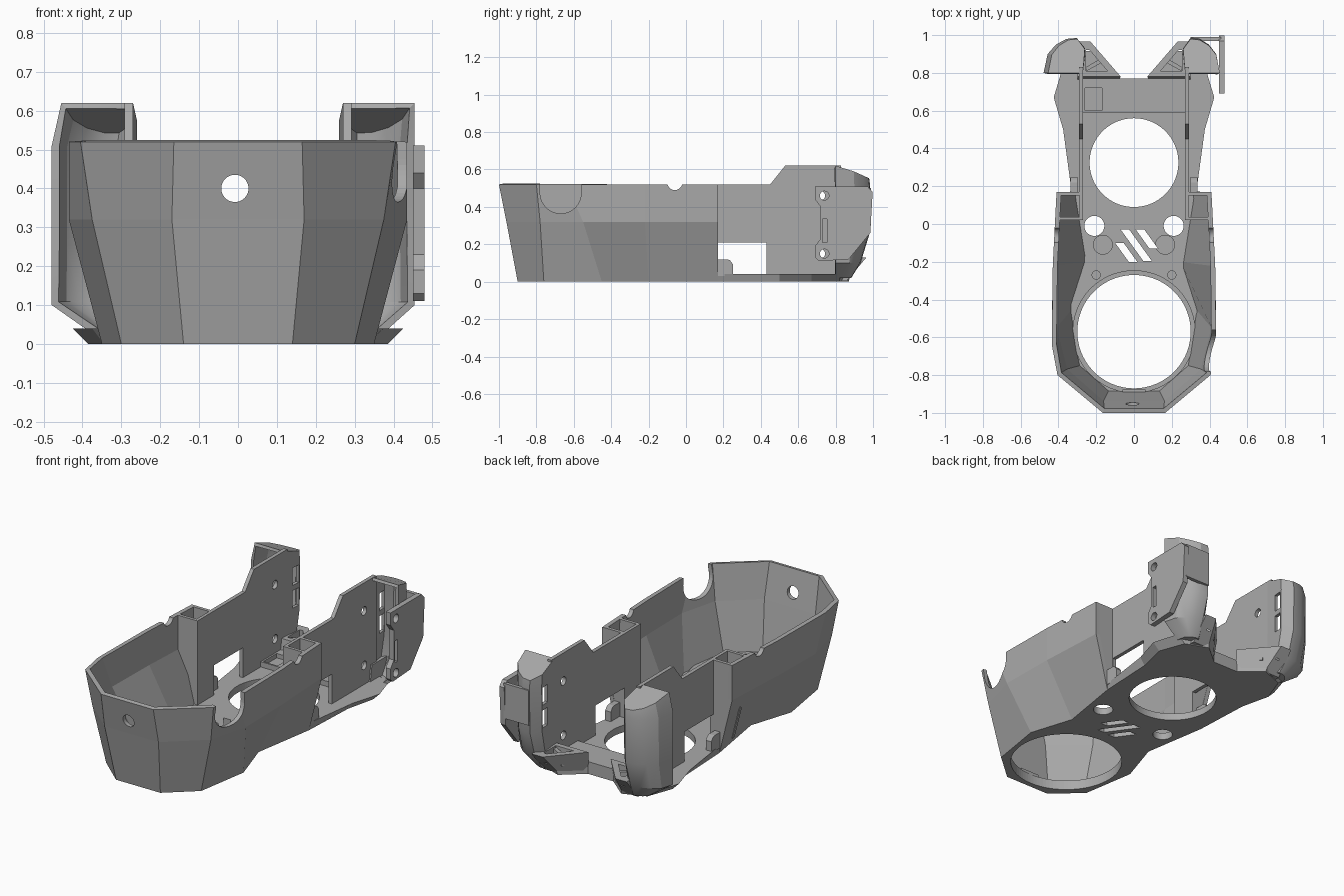
import bpy, bmesh, math
from mathutils import Vector

if bpy.data.objects.get("Cube"):
    bpy.data.objects.remove(bpy.data.objects["Cube"])

grey = bpy.data.materials.new("plain_grey")
grey.use_nodes = True
grey.diffuse_color = (0.4, 0.4, 0.4, 1)
grey.node_tree.nodes["Principled BSDF"].inputs["Base Color"].default_value = (0.4, 0.4, 0.4, 1)


def finish(name, bm):
    bmesh.ops.recalc_face_normals(bm, faces=bm.faces)
    mesh = bpy.data.meshes.new(name)
    bm.to_mesh(mesh)
    bm.free()
    mesh.materials.append(grey)
    ob = bpy.data.objects.new(name, mesh)
    bpy.context.collection.objects.link(ob)
    return ob


def loft(name, rings, closed=True, bottom=True, top=True):
    """Skin a stack of equal-length point rings."""
    bm = bmesh.new()
    rows = [[bm.verts.new(p) for p in ring] for ring in rings]
    n = len(rows[0])
    for a, b in zip(rows, rows[1:]):
        for i in range(n if closed else n - 1):
            j = (i + 1) % n
            bm.faces.new((a[i], a[j], b[j], b[i]))
    if bottom:
        bm.faces.new(rows[0][::-1])
    if top:
        bm.faces.new(rows[-1])
    return finish(name, bm)


def prism(name, pts, axis, lo, hi):
    """Extrude a 2D outline along x, y or z."""
    place = {"x": lambda p, t: (t, p[0], p[1]),
             "y": lambda p, t: (p[0], t, p[1]),
             "z": lambda p, t: (p[0], p[1], t)}[axis]
    return loft(name, [[place(p, t) for p in pts] for t in (lo, hi)])


def box(name, x0, x1, y0, y1, z0, z1):
    return prism(name, [(x0, y0), (x1, y0), (x1, y1), (x0, y1)], "z", z0, z1)


def disc(name, u, v, r, axis, lo, hi, n=48):
    ring = [(u + r * math.cos(math.tau * i / n), v + r * math.sin(math.tau * i / n)) for i in range(n)]
    return prism(name, ring, axis, lo, hi)


def bake(ob):
    graph = bpy.context.evaluated_depsgraph_get()
    mesh = bpy.data.meshes.new_from_object(ob.evaluated_get(graph))
    ob.modifiers.clear()
    ob.data = mesh


def thicken(ob, t):
    m = ob.modifiers.new("wall", "SOLIDIFY")
    m.thickness, m.offset = t, -1
    bake(ob)


def cut(ob, cutters):
    for c in cutters:
        c.hide_render = True
        m = ob.modifiers.new("cut", "BOOLEAN")
        m.operation, m.object, m.solver = "DIFFERENCE", c, "EXACT"
    bake(ob)
    for c in cutters:
        bpy.data.objects.remove(c)


def both(half):
    """Complete a half outline across x = 0."""
    return half + [(-x, y) for x, y in reversed(half)]


def at(pts, z):
    return [(x, y, z) for x, y in pts]


# Faceted front hull, open at the rear; outlines run from rear to front to rear
low = [(0.33, 0.17), (0.27, -0.2), (0.35, -0.45), (0.3, -0.76), (0.14, -0.9)]
mid = [(0.41, 0.17), (0.43, -0.22), (0.435, -0.55), (0.375, -0.78), (0.17, -0.96)]
rim = [(0.41, 0.17), (0.43, -0.22), (0.435, -0.64), (0.405, -0.8), (0.165, -1.0)]
hull = loft("front_hull", [at(both(low), 0), at(both(mid), 0.32), at(both(rim), 0.52)],
            closed=False, bottom=False, top=False)
thicken(hull, 0.025)
cut(hull, [disc("c", -0.67, 0.475, 0.11, "x", 0.2, 0.6),
           box("c", 0.2, 0.6, -0.78, -0.56, 0.475, 0.6),
           disc("c", -0.06, 0.53, 0.04, "x", -0.6, 0.6),
           disc("c", -0.008, 0.4, 0.035, "y", -1.2, -0.8)])

# Floor plate with flared rear edge and its openings
front = low[::-1]
rear = [(0.345, 0.5), (0.385, 0.67), (0.33, 0.82), (0.2, 0.87), (0.08, 0.77)]
flared = [(0.375, 0.5), (0.425, 0.67), (0.38, 0.82), (0.21, 0.88), (0.08, 0.77)]
floor = loft("floor_plate", [at(both(front + rear), 0), at(both(front + flared), 0.04)])
holes = [disc("c", 0, -0.57, 0.3, "z", -0.1, 0.2, 96), disc("c", 0, 0.325, 0.235, "z", -0.1, 0.2, 96)]
for s in (-1, 1):
    holes += [disc("c", s * 0.21, -0.01, 0.053, "z", -0.1, 0.2),
              disc("c", s * 0.165, -0.11, 0.05, "z", 0.03, 0.2),
              disc("c", s * 0.2, -0.27, 0.022, "z", 0.02, 0.2)]
for x, y, drop in ((-0.1, -0.1, 0.1), (-0.07, -0.03, 0.165), (0.01, -0.03, 0.1)):
    e = x + drop * 0.72
    holes.append(prism("c", [(x, y), (x + 0.045, y), (e + 0.045, y - drop), (e, y - drop)], "z", -0.1, 0.2))
cut(floor, holes)

# Raised lip round the front opening
lip = disc("front_ring_lip", 0, -0.57, 0.325, "z", 0.03, 0.055, 96)
cut(lip, [disc("c", 0, -0.57, 0.3, "z", -0.1, 0.2, 96)])
box("front_clip", -0.06, 0.06, -0.9, -0.875, 0.04, 0.075)

# Rear cross bar with a square pocket
bar = box("rear_cross_bar", -0.28, 0.28, 0.59, 0.77, 0.03, 0.07)
cut(bar, [box("c", -0.26, -0.17, 0.6, 0.72, 0.045, 0.2)])

wall_side = [(0.15, 0.03), (0.15, 0.52), (0.45, 0.52), (0.53, 0.62), (0.83, 0.62), (0.83, 0.03)]
pillar_end = [(0.27, 0.03), (0.32, 0.03), (0.395, 0.32), (0.395, 0.52), (0.27, 0.52)]
tower_plan = [(0.27, 0.8), (0.26, 0.93), (0.3, 0.985), (0.35, 0.98), (0.4, 0.95), (0.44, 0.9), (0.46, 0.8)]

for s, side in ((1, "left"), (-1, "right")):
    def flip(pts):
        return [(s * p[0],) + tuple(p[1:]) for p in pts]

    def span(a, b):
        return sorted((s * a, s * b))

    # Flat rear wall with a window and screw holes
    wall = prism(side + "_rear_wall", wall_side, "x", *span(0.27, 0.292))
    cut(wall, [box("c", *span(0.2, 0.4), 0.17, 0.43, 0.04, 0.21),
               disc("c", 0.72, 0.46, 0.024, "x", *span(0.2, 0.4)),
               disc("c", 0.72, 0.15, 0.024, "x", *span(0.2, 0.4))])

    # Hollow pillar closing the end of the hull
    prism(side + "_pillar_back", flip(pillar_end), "y", 0.15, 0.169)
    prism(side + "_pillar_front", flip(pillar_end), "y", 0.02, 0.038)
    box(side + "_pillar_inner", *span(0.27, 0.288), 0.02, 0.16, 0.03, 0.52)

    # Rounded tab beside the window
    prism(side + "_window_tab", [(0.16, 0.03), (0.25, 0.03), (0.25, 0.095), (0.235, 0.115),
                                 (0.22, 0.12), (0.16, 0.12)], "x", *span(0.3, 0.335))

    # Rear tower: rounded shell, open to the front, with a sloping cap
    wide = 1.1 if s < 0 else 0.97
    rings = []
    for z, sx, sy in ((0.02, 0.5, 0.45), (0.1, wide, 0.72), (0.25, wide, 0.97), (0.51, wide, 1), (None, 0.97, 0.97)):
        ring = []
        for x, y in tower_plan:
            px, py = 0.27 + (x - 0.27) * sx, 0.8 + (y - 0.8) * sy
            ring.append((s * px, py, 0.62 - max(0, py - 0.83) * 0.45 if z is None else z))
        rings.append(ring)
    tower = loft(side + "_rear_tower", rings, closed=False, bottom=True, top=True)
    thicken(tower, 0.02)
    cut(tower, [box("c", *span(0.2, 0.3), 0.87, 0.92, z, z + 0.1) for z in (0.27, 0.4)])
    bpy.ops.object.select_all(action="DESELECT")
    tower.select_set(True)
    bpy.context.view_layer.objects.active = tower
    bpy.ops.object.shade_smooth_by_angle(angle=math.radians(25))

    # Sloping rear foot with a sunken top
    foot = loft(side + "_rear_foot", [
        at(flip([(0.08, 0.76), (0.2, 0.86), (0.3, 0.86), (0.3, 0.76)]), 0.005),
        at(flip([(0.07, 0.78), (0.23, 0.965), (0.3, 0.965), (0.3, 0.78)]), 0.13)])
    pocket = flip([(0.14, 0.81), (0.235, 0.92), (0.255, 0.92), (0.255, 0.81)])
    cut(foot, [prism("c", pocket, "z", 0.07, 0.3)])
    prism(side + "_foot_rib", flip([(0.16, 0.86), (0.25, 0.81), (0.255, 0.83), (0.17, 0.88)]), "z", 0.06, 0.12)

# Mounting bracket on one tower only
bracket = prism("mounting_bracket", [
    (0.69, 0.51), (0.97, 0.51), (0.998, 0.48), (0.985, 0.26), (0.87, 0.12), (0.71, 0.11), (0.69, 0.13),
    (0.69, 0.19), (0.72, 0.23), (0.72, 0.4), (0.69, 0.44)], "x", 0.45, 0.48)
cut(bracket, [disc("c", 0.74, 0.46, 0.024, "x", 0.4, 0.6), disc("c", 0.74, 0.15, 0.024, "x", 0.4, 0.6),
              box("c", 0.4, 0.6, 0.73, 0.755, 0.21, 0.335)])
box("bracket_back_web", 0.3, 0.46, 0.97, 0.99, 0.3, 0.5)
